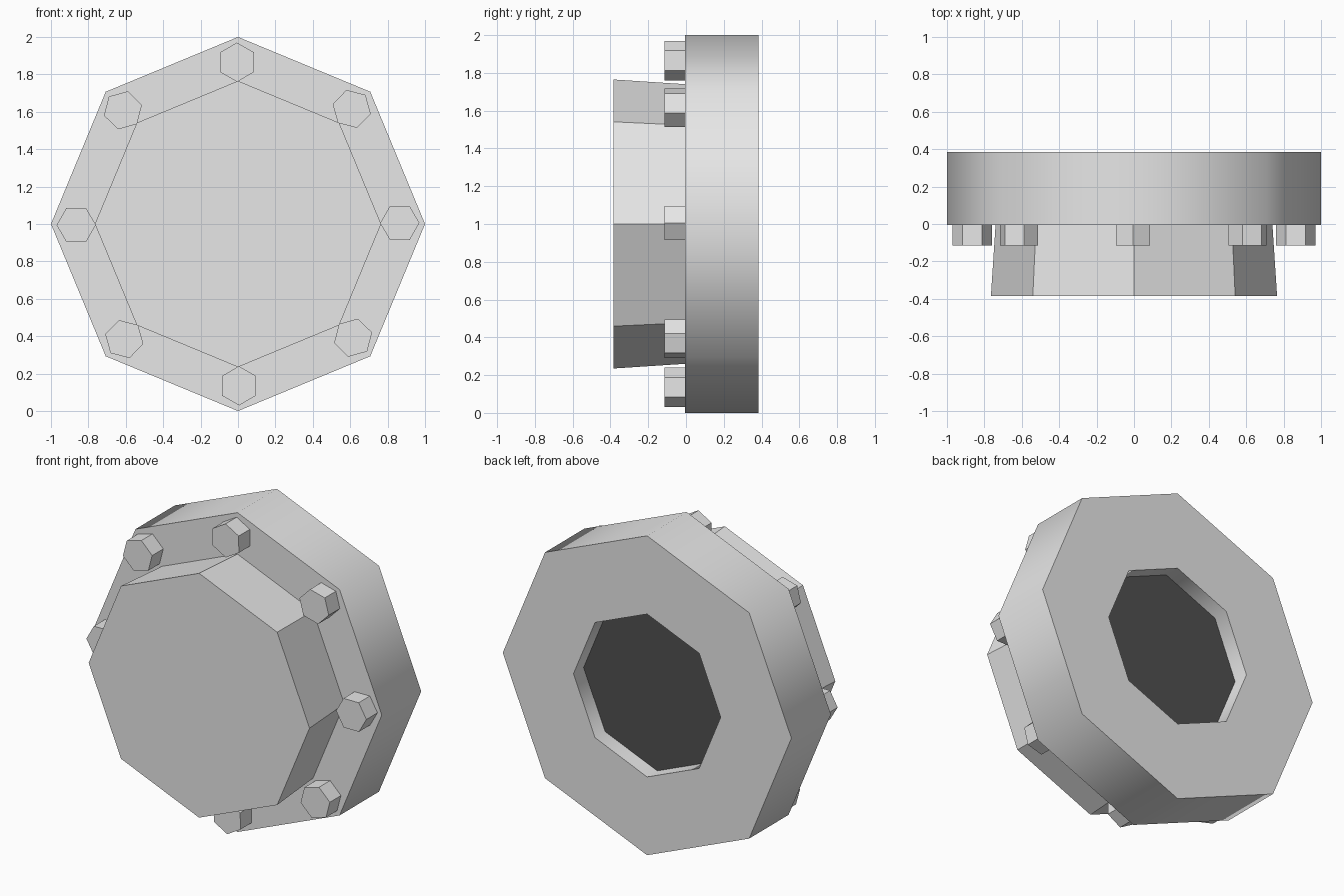
import bpy, bmesh
from math import sin, cos, pi, radians

default = bpy.data.objects.get("Cube")
if default:
    bpy.data.objects.remove(default, do_unlink=True)


def make_material(name, value):
    mat = bpy.data.materials.new(name)
    mat.use_nodes = True
    colour = (value, value, value, 1)
    mat.diffuse_color = colour
    mat.node_tree.nodes["Principled BSDF"].inputs["Base Color"].default_value = colour
    return mat


light_grey = make_material("light grey", 0.8)
dark_grey = make_material("dark grey", 0.08)


def loft(name, rings, sides, centre=(0, 1), turn=0.0, smooth=False):
    """Join (radius, y) rings along the y axis and cap both ends."""
    bm = bmesh.new()
    loops = []
    for radius, y in rings:
        angles = [turn + 2 * pi * i / sides for i in range(sides)]
        loops.append([bm.verts.new((centre[0] + radius * cos(a), y,
                                    centre[1] + radius * sin(a))) for a in angles])
    for a, b in zip(loops, loops[1:]):
        for i in range(sides):
            j = (i + 1) % sides
            bm.faces.new((a[i], a[j], b[j], b[i]))
    bm.faces.new(loops[0])
    end_cap = bm.faces.new(loops[-1])
    if smooth:
        end_cap.material_index = 1
    bmesh.ops.recalc_face_normals(bm, faces=bm.faces)
    mesh = bpy.data.meshes.new(name)
    bm.to_mesh(mesh)
    bm.free()
    mesh.materials.append(light_grey)
    if smooth:
        mesh.materials.append(dark_grey)
    obj = bpy.data.objects.new(name, mesh)
    bpy.context.collection.objects.link(obj)
    if smooth:
        bpy.ops.object.select_all(action='DESELECT')
        obj.select_set(True)
        bpy.context.view_layer.objects.active = obj
        bpy.ops.object.shade_smooth_by_angle(angle=radians(60))
    return obj


# Octagonal flange with a recessed dark floor in its back
FRONT, BACK = -0.005, 0.385
loft("flange", [(1, FRONT), (1, BACK), (0.51, BACK), (0.51, BACK - 0.1)], 8, smooth=True)

# Hub that widens slightly towards the front
loft("hub", [(0.765, -0.385), (0.74, FRONT + 0.003)], 8)

# Ring of hexagonal bolt heads
for k in range(8):
    angle = k * pi / 4 + radians(0.35)
    loft(f"bolt_{k + 1}", [(0.105, -0.115), (0.105, FRONT + 0.003)], 6,
         centre=(0.865 * cos(angle), 1 + 0.865 * sin(angle)), turn=angle)
